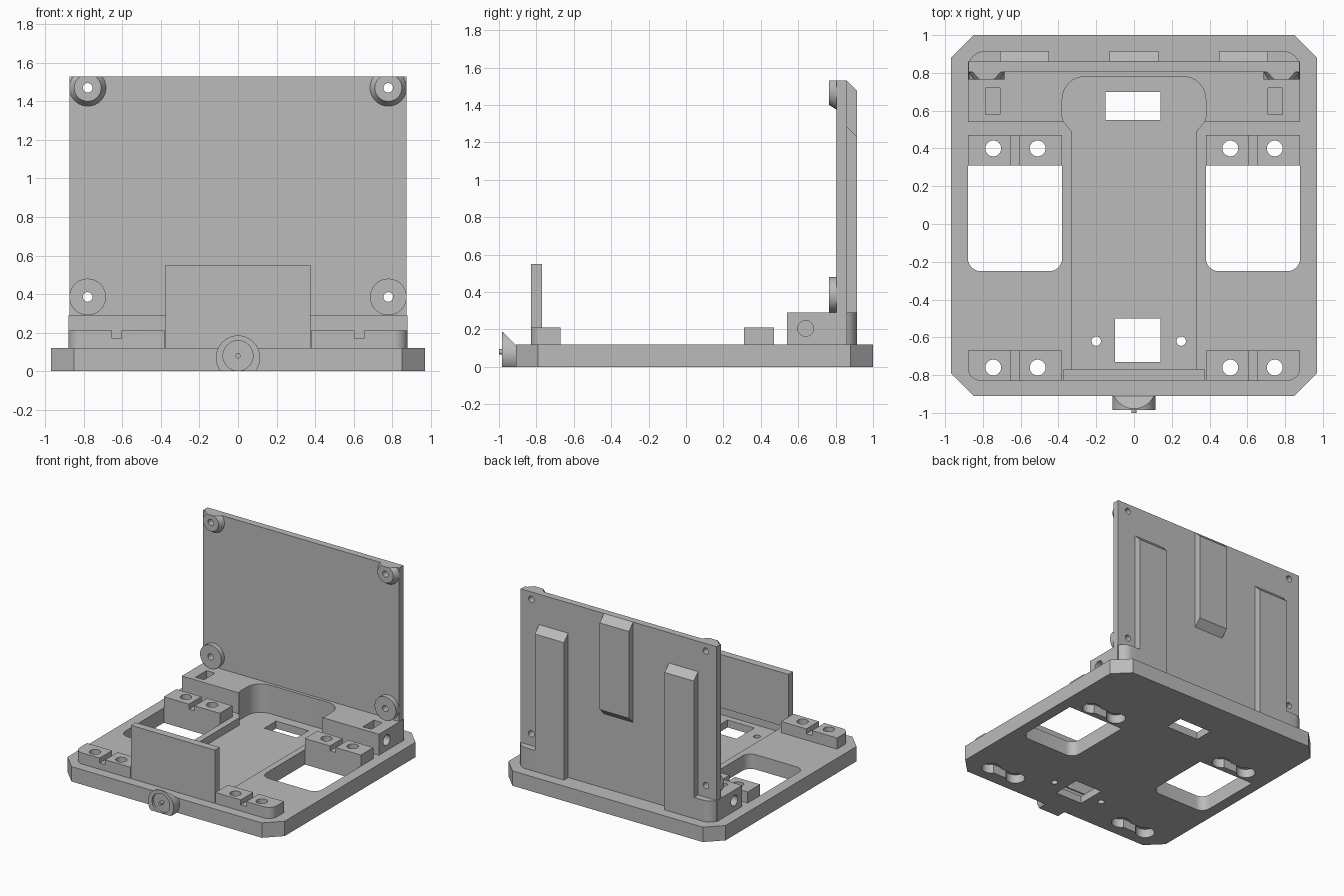
import bpy, bmesh, math
from mathutils import Vector

if "Cube" in bpy.data.objects:
    bpy.data.objects.remove(bpy.data.objects["Cube"], do_unlink=True)

GREY = (0.5, 0.5, 0.5, 1)
grey = bpy.data.materials.new("plain grey")
grey.use_nodes = True
grey.diffuse_color = GREY
grey.node_tree.nodes["Principled BSDF"].inputs["Base Color"].default_value = GREY
parts = []


def outline(corners):
    """Closed outline from (x, y, fillet radius) corners."""
    pts = []
    for i, (x, y, r) in enumerate(corners):
        p = Vector((x, y))
        if r == 0:
            pts.append(p)
            continue
        a = (Vector(corners[i - 1][:2]) - p).normalized()
        b = (Vector(corners[(i + 1) % len(corners)][:2]) - p).normalized()
        half = a.angle(b) / 2
        centre = p + (a + b).normalized() * r / math.sin(half)
        start = p + a * r / math.tan(half) - centre
        sweep = start.angle_signed(p + b * r / math.tan(half) - centre)
        for k in range(9):
            t = -sweep * k / 8
            c, s = math.cos(t), math.sin(t)
            pts.append(centre + Vector((start.x * c - start.y * s, start.x * s + start.y * c)))
    return pts


def rect(x0, x1, y0, y1, r=(0, 0, 0, 0)):
    return outline([(x0, y0, r[0]), (x1, y0, r[1]), (x1, y1, r[2]), (x0, y1, r[3])])


def circle(x, y, r, n=40):
    return [(x + r * math.cos(2 * math.pi * k / n), y + r * math.sin(2 * math.pi * k / n)) for k in range(n)]


def prism(name, pts, lo, hi, axis="z", end=None, keep=True):
    """Extrude an outline along an axis; an optional end outline makes a taper."""
    place = {"x": lambda p, t: (t, p[0], p[1]),
             "y": lambda p, t: (p[0], t, p[1]),
             "z": lambda p, t: (p[0], p[1], t)}[axis]
    bm = bmesh.new()
    a = [bm.verts.new(place(p, lo)) for p in pts]
    b = [bm.verts.new(place(p, hi)) for p in (end or pts)]
    bm.faces.new(a)
    bm.faces.new(b)
    for i in range(len(a)):
        bm.faces.new((a[i - 1], a[i], b[i], b[i - 1]))
    bmesh.ops.recalc_face_normals(bm, faces=bm.faces)
    mesh = bpy.data.meshes.new(name)
    bm.to_mesh(mesh)
    bm.free()
    mesh.materials.append(grey)
    ob = bpy.data.objects.new(name, mesh)
    bpy.context.collection.objects.link(ob)
    ob.hide_render = not keep
    if keep:
        parts.append(ob)
    return ob


def cut(ob, pts, lo, hi, axis="z"):
    """Subtract an extruded outline from a part."""
    cutter = prism("cutter", pts, lo, hi, axis, keep=False)
    mod = ob.modifiers.new("cut", "BOOLEAN")
    mod.operation, mod.solver, mod.object = "DIFFERENCE", "EXACT", cutter
    bpy.context.view_layer.update()
    dg = bpy.context.evaluated_depsgraph_get()
    mesh = bpy.data.meshes.new_from_object(ob.evaluated_get(dg))
    ob.modifiers.clear()
    ob.data = mesh
    bpy.data.objects.remove(cutter, do_unlink=True)


TOP, FLOOR, PAD, DECK = 0.12, 0.06, 0.21, 0.29

# Base plate with clipped corners
c = 0.12
plate = prism("base_plate", [(-0.97 + c, -0.91), (0.97 - c, -0.91), (0.97, -0.91 + c), (0.97, 1 - c),
                             (0.97 - c, 1), (-0.97 + c, 1), (-0.97, 1 - c), (-0.97, -0.91 + c)], 0, TOP)

# Sunken tray that runs into the rear block
half_tray = [(0.33, -0.78, 0), (0.33, 0.49, 0), (0.38, 0.55, 0.05), (0.38, 0.78, 0.12)]
tray = outline(half_tray + [(-x, y, r) for x, y, r in reversed(half_tray)])
cut(plate, tray, FLOOR, 0.5)
cut(plate, rect(-0.15, 0.14, 0.55, 0.70), -1, 1)
cut(plate, rect(-0.10, 0.14, -0.73, -0.50), -1, 1)
for x in (-0.20, 0.25):
    cut(plate, circle(x, -0.62, 0.025), -1, 1)

# Rear block, carrying the upright panel
rear = prism("rear_block", rect(-0.88, 0.88, 0.54, 0.86), TOP, DECK)
cut(rear, tray, 0, 1)

# Upright panel
panel = prism("upright_panel", rect(-0.875, 0.875, DECK, 1.53), 0.805, 0.86, "y")

# Front wall
prism("front_wall", rect(-0.375, 0.375, -0.83, -0.77), TOP, 0.55)

for s, side in ((1, "left"), (-1, "right")):
    def span(a, b):
        return (a, b) if s > 0 else (-b, -a)

    # Side windows
    x0, x1 = span(0.38, 0.88)
    cut(plate, rect(x0, x1, -0.25, 0.31, (0.07, 0.07, 0, 0)), -1, 1)

    # Mounting pads with strap notches and screw holes
    front_r = (0, 0.07, 0, 0) if s > 0 else (0.07, 0, 0, 0)
    for where, y0, y1, yc, r in (("front", -0.83, -0.67, -0.76, front_r),
                                 ("middle", 0.31, 0.47, 0.40, (0, 0, 0, 0))):
        pad = prism(f"{where}_{side}_pad", rect(x0, x1, y0, y1, r), TOP, PAD)
        cut(pad, rect(*span(0.605, 0.655), -1, 1), 0.17, 1)
        for x in (0.51, 0.745):
            cut(pad, circle(s * x, yc, 0.042), -1, 1)
            cut(plate, circle(s * x, yc, 0.042), -1, 1)
            cut(plate, circle(s * x, yc, 0.07), -1, 0.07)
        cut(plate, rect(*span(0.51, 0.745), yc - 0.04, yc + 0.04), -1, 0.07)

    # Nut slots and cross holes in the rear block
    cut(rear, rect(*span(0.71, 0.785), 0.58, 0.72), 0.15, 1)
    cut(rear, circle(0.64, 0.205, 0.042), *span(0.74, 1), "x")

    # Rear feet and long ribs
    back_r = (0, 0, 0.09, 0) if s > 0 else (0, 0, 0, 0.09)
    foot = prism(f"rear_{side}_foot", rect(*span(0.71, 0.88), 0.825, 0.915, back_r), TOP, DECK)
    cut(foot, rect(-1, 1, 0.5, 0.86), 0, 1)
    prism(f"{side}_rib", [(0.86, TOP), (0.915, TOP), (0.915, 1.23), (0.86, 1.285)],
          *span(0.45, 0.71), "x")

    # Panel bosses: straight below, tapered and trimmed above
    for z, tip, level in ((0.385, 0.095, "lower"), (1.47, 0.07, "upper")):
        boss = prism(f"{level}_{side}_boss", circle(s * 0.78, z, tip), 0.765, 0.805, "y",
                     circle(s * 0.78, z, 0.095))
        if level == "upper":
            cut(boss, rect(-1, 1, 1.53, 2), 0, 1, "y")
        for ob in (boss, panel):
            cut(ob, circle(s * 0.78, z, 0.025, 24), 0, 1, "y")

# Short centre rib, sloped at both ends
prism("centre_rib", [(0.86, 0.72), (0.915, 0.775), (0.915, 1.475), (0.86, 1.53)], -0.13, 0.13, "x")

# Round front badge, trimmed flat below and sloped behind
badge = prism("front_badge", circle(0, 0.07, 0.115), -0.985, -0.91, "y")
cut(badge, rect(-1, 1, -1, 0), -2, 1, "y")
cut(badge, [(-0.98, 0.187), (-0.91, 0.117), (-0.8, 0.3), (-0.98, 0.3)], -1, 1, "x")
cut(badge, circle(0, 0.08, 0.078), -2, -0.965, "y")
prism("badge_pin", circle(0, 0.08, 0.014, 16), -1.0, -0.965, "y")

# Smooth curved walls, keep edges crisp
bpy.ops.object.select_all(action="DESELECT")
for ob in parts:
    ob.select_set(True)
bpy.context.view_layer.objects.active = plate
bpy.ops.object.shade_smooth_by_angle(angle=math.radians(30))
